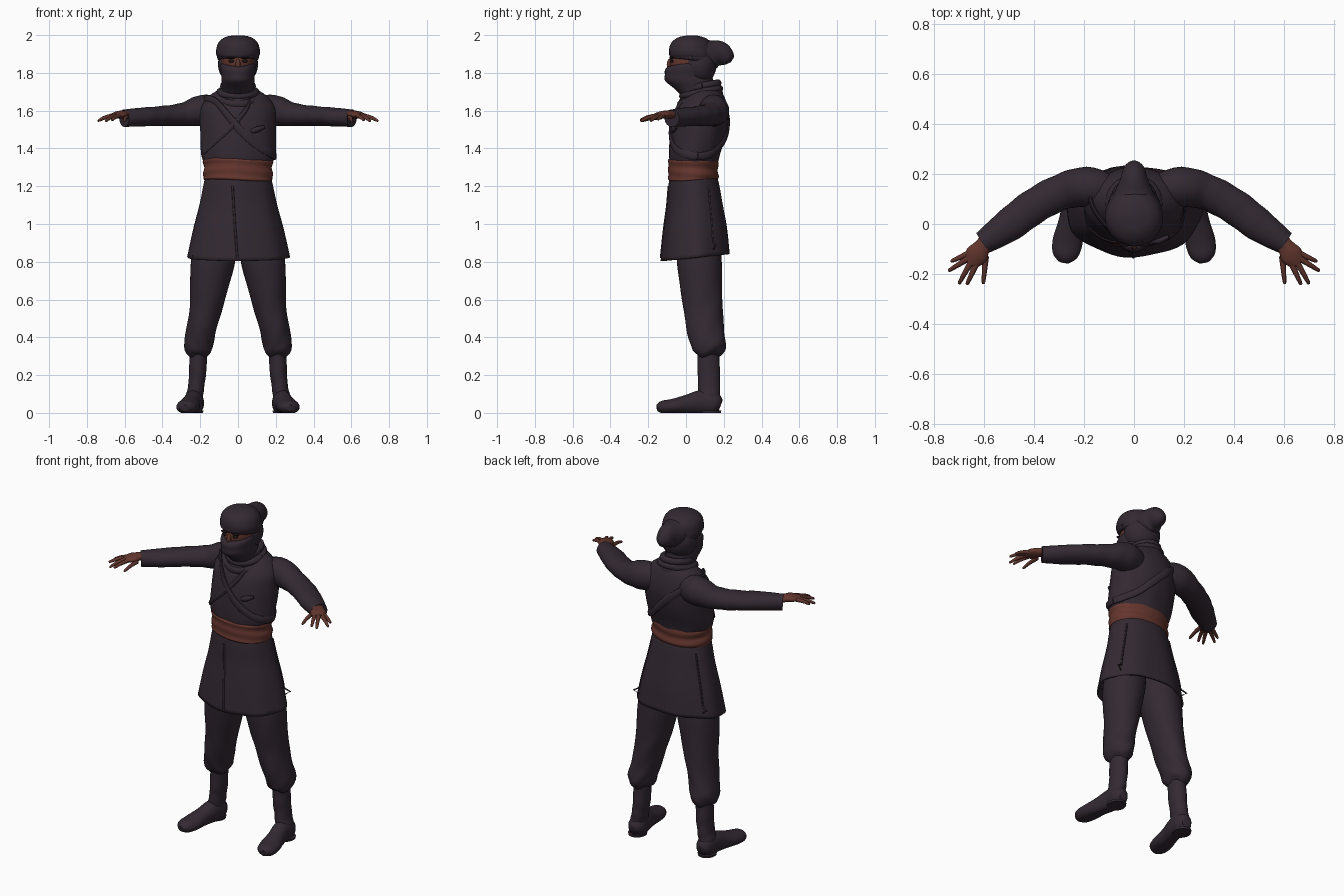
import bpy, bmesh
from math import sin, cos, pi, radians
from mathutils import Vector
from mathutils.bvhtree import BVHTree

if "Cube" in bpy.data.objects:
    bpy.data.objects.remove(bpy.data.objects["Cube"])


def material(name, r, g, b):
    m = bpy.data.materials.new(name)
    m.use_nodes = True
    m.diffuse_color = (r, g, b, 1)
    shader = m.node_tree.nodes["Principled BSDF"]
    shader.inputs["Base Color"].default_value = (r, g, b, 1)
    shader.inputs["Roughness"].default_value = 0.8
    return m


cloth = material("dark_plum_cloth", .033, .022, .032)
sash_red = material("rust_sash", .13, .036, .027)
skin = material("brown_skin", .12, .036, .026)
eye_dark = material("dark_eye", .012, .008, .008)


def spline(rows, f):
    """Smooth interpolation through rows of numbers, f from 0 to 1."""
    t = f * (len(rows) - 1)
    i = min(int(t), len(rows) - 2)
    t -= i
    pick = lambda k: rows[max(0, min(k, len(rows) - 1))]
    out = []
    for a, b, c, d in zip(pick(i - 1), pick(i), pick(i + 1), pick(i + 2)):
        m, n = (c - a) / 2, (d - b) / 2
        out.append(b + m * t + (3 * (c - b) - 2 * m - n) * t * t
                   + (2 * (b - c) + m + n) * t ** 3)
    return out


def loft(name, rows, mat, along=False, sides=32, steps=5, side=1,
         caps=True, fold=None, floor=False):
    """Skin elliptical rings (x, y, z, r1, r2), level or across the path."""
    bm = bmesh.new()
    count = (len(rows) - 1) * steps
    samples = [spline(rows, i / count) for i in range(count + 1)]
    rings = []
    for i, (x, y, z, r1, r2) in enumerate(samples):
        u, v = Vector((1, 0, 0)), Vector((0, 1, 0))
        if along:
            ahead = Vector(samples[min(i + 1, count)][:3])
            t = (ahead - Vector(samples[max(i - 1, 0)][:3])).normalized()
            u = t.cross(Vector((0, 0, 1))).normalized()
            v = u.cross(t)
        ring = []
        for k in range(sides):
            a = 2 * pi * k / sides
            scale, lift = fold(a, i / count) if fold else (1, 0)
            p = Vector((x, y, z + lift)) + scale * (u * r1 * cos(a) + v * r2 * sin(a))
            if floor:
                p.z = max(p.z, 0)
            ring.append(bm.verts.new((p.x * side, p.y, p.z)))
        rings.append(ring)
    for lower, upper in zip(rings, rings[1:]):
        for k in range(sides):
            j = (k + 1) % sides
            bm.faces.new((lower[k], lower[j], upper[j], upper[k]))
    if caps:
        bm.faces.new(rings[0])
        bm.faces.new(rings[-1])
    bmesh.ops.recalc_face_normals(bm, faces=bm.faces)
    return finish(name, bm, mat)


def finish(name, bm, mat):
    me = bpy.data.meshes.new(name)
    bm.to_mesh(me)
    bm.free()
    me.materials.append(mat)
    me.shade_smooth()
    me.set_sharp_from_angle(angle=radians(50))
    ob = bpy.data.objects.new(name, me)
    bpy.context.collection.objects.link(ob)
    return ob


def ball(name, centre, size, mat):
    bm = bmesh.new()
    bmesh.ops.create_uvsphere(bm, u_segments=28, v_segments=18, radius=1)
    bmesh.ops.scale(bm, vec=size, verts=bm.verts)
    bmesh.ops.translate(bm, vec=centre, verts=bm.verts)
    return finish(name, bm, mat)


def wrap(name, centre, rx, ry, tilt, thick, tall, mat):
    """Closed band of cloth, lower or higher at the back by tilt."""
    x, y, z = centre
    rows = []
    for k in range(25):
        a = 2 * pi * k / 24
        rows.append((x + rx * cos(a), y + ry * sin(a), z + tilt * sin(a), thick, tall))
    return loft(name, rows, mat, along=True, sides=12, steps=2)


def hug(name, target, path, thick, tall):
    """Band lying on a surface; path gives (angle, height) pairs."""
    me = target.data
    tree = BVHTree.FromPolygons([v.co for v in me.vertices],
                                [p.vertices for p in me.polygons])
    rows = []
    for a, z in path:
        out = Vector((cos(a), sin(a), 0))
        hit = tree.ray_cast(Vector((0, .06, z)) + out, -out)[0]
        if hit:
            rows.append((*hit, thick, tall))
    return loft(name, rows, cloth, along=True, sides=10, steps=2)


# Tunic body, with loose creases
def crease(a, f):
    return 1 + .012 * sin(9 * a + 7 * f) * (1 - f), 0

torso = loft("tunic_body", [
    (0, .04, 1.31, .175, .125), (0, .045, 1.37, .197, .135),
    (0, .063, 1.46, .2, .148), (0, .078, 1.55, .2, .148),
    (0, .088, 1.62, .195, .132), (0, .1, 1.68, .15, .1),
    (0, .1, 1.73, .07, .07)], cloth, sides=48, fold=crease)

# Chest strap, lapel and small chest ornament
hug("chest_strap", torso, [(2 * pi * k / 40, 1.51 - .15 * cos(2 * pi * k / 40))
                           for k in range(41)], .01, .022)
hug("lapel", torso, [(pi * (1.12 + .6 * k / 12), 1.38 + .27 * k / 12)
                     for k in range(13)], .008, .014)
loft("chest_ornament", [(.07, -.07, 1.49, .008, .01), (.1, -.066, 1.5, .014, .016),
                        (.14, -.05, 1.515, .007, .008)], cloth, along=True, sides=10)

# Skirt of the tunic: open below, hem lower in front
def flare(a, f):
    return 1 + .02 * f * sin(7 * a + 1), .018 * f * sin(a)

skirt = loft("tunic_skirt", [
    (0, .037, 1.27, .17, .122), (0, .042, 1.2, .185, .135),
    (0, .047, 1.1, .206, .147), (0, .05, .97, .24, .167),
    (0, .05, .823, .272, .182)], cloth, sides=56, caps=False, fold=flare)
hug("front_opening", skirt, [(pi * (1.44 + .055 * k / 12), 1.2 - .38 * k / 12)
                             for k in range(13)], .006, .006)
for label, turn in (("left", .12), ("right", .88)):
    hug(label + "_skirt_seam", skirt, [(pi * turn, 1.2 - .37 * k / 10)
                                       for k in range(11)], .005, .005)
shell = skirt.modifiers.new("thickness", "SOLIDIFY")
shell.thickness = .012

# Waist sash with wound layers
def layers(a, f):
    return 1 + .018 * sin(20 * f + 2 * sin(a)) * sin(pi * f), .006 * sin(2 * a)

loft("waist_sash", [(0, .038, 1.23, .176, .126), (0, .038, 1.245, .184, .134),
                    (0, .038, 1.29, .181, .131), (0, .038, 1.335, .184, .133),
                    (0, .038, 1.348, .172, .122)],
     sash_red, sides=48, steps=8, fold=layers)

# Head, mask, hood and wound headcloth
ball("face", (0, .025, 1.855), (.086, .112, .1), skin)
ball("nose_bridge", (0, -.084, 1.845), (.013, .018, .03), skin)
for label, s in (("left", 1), ("right", -1)):
    ball(label + "_eye", (.034 * s, -.074, 1.862), (.017, .012, .008), eye_dark)
    ball(label + "_brow", (.036 * s, -.076, 1.879), (.024, .014, .005), eye_dark)
loft("face_mask", [(0, .075, 1.66, .075, .075), (0, .045, 1.71, .083, .098),
                   (0, .018, 1.76, .088, .126), (0, .014, 1.8, .091, .127),
                   (0, .02, 1.835, .094, .124), (0, .025, 1.843, .08, .108)],
     cloth, fold=lambda a, f: (1 + .012 * sin(22 * f + sin(a)), .008 * f * cos(2 * a)))
ball("hood", (0, .068, 1.845), (.106, .094, .11), cloth)
loft("headcloth", [(0, .03, 1.878, .1, .105), (0, .03, 1.893, .113, .119),
                   (0, .029, 1.93, .115, .117), (0, .03, 1.965, .1, .104),
                   (0, .035, 1.99, .066, .07), (0, .035, 1.999, .02, .02)],
     cloth, fold=lambda a, f: (1 + .012 * sin(18 * f + 3 * cos(a)) * (1 - f),
                               .0 - .03 * (1 - f) * max(0, sin(a))))
wrap("headcloth_band", (0, .035, 1.885), .1, .109, -.012, .011, .018, cloth)
loft("headcloth_knot", [(0, .06, 1.9, .1, .08), (0, .13, 1.897, .077, .075),
                        (0, .18, 1.9, .055, .068), (0, .225, 1.882, .04, .043),
                        (0, .246, 1.87, .013, .016)], cloth, along=True)

# Neck scarf in stacked folds
wrap("scarf_lower", (0, .075, 1.662), .1, .1, .028, .022, .024, cloth)
wrap("scarf_middle", (0, .08, 1.697), .093, .095, .02, .022, .02, cloth)
wrap("scarf_upper", (0, .085, 1.73), .077, .085, .016, .018, .02, cloth)
loft("scarf_drape", [(0, .04, 1.69, .09, .06), (0, .015, 1.64, .065, .055),
                     (0, .02, 1.59, .025, .05)], cloth)

# Finger roots and tips
fingers = {
    "little_finger": ((.655, -.115, 1.575), (.732, -.15, 1.553)),
    "ring_finger": ((.658, -.135, 1.576), (.742, -.188, 1.546)),
    "middle_finger": ((.65, -.15, 1.576), (.7, -.24, 1.545)),
    "index_finger": ((.63, -.16, 1.574), (.668, -.243, 1.55)),
    "thumb": ((.592, -.13, 1.565), (.602, -.24, 1.545)),
}

for label, s in (("left_", 1), ("right_", -1)):
    # Sleeve and hand
    loft(label + "sleeve", [
        (.1, .13, 1.6, .07, .075), (.19, .148, 1.6, .08, .083),
        (.29, .128, 1.58, .072, .062), (.4, .07, 1.572, .07, .053),
        (.5, -.005, 1.567, .066, .05), (.603, -.075, 1.56, .047, .046)],
        cloth, along=True, side=s,
        fold=lambda a, f: (1 + .022 * sin(42 * f + 2 * sin(a)) * sin(pi * f), 0))
    loft(label + "palm", [
        (.57, -.045, 1.578, .03, .022), (.605, -.09, 1.58, .034, .021),
        (.63, -.125, 1.578, .045, .02), (.655, -.157, 1.573, .03, .013)],
        skin, along=True, sides=18, side=s)
    for name, (root, tip) in fingers.items():
        root, tip = Vector(root), Vector(tip)
        middle = root.lerp(tip, .55) + Vector((0, 0, .004))
        loft(label + name, [(*root, .013, .012), (*middle, .01, .01),
                            (*tip.lerp(root, .06), .007, .007), (*tip, .002, .002)],
             skin, along=True, sides=10, steps=4, side=s)

    # Baggy trouser leg gathered over the boot
    loft(label + "trouser_leg", [
        (.11, .065, 1, .11, .11), (.13, .07, .82, .118, .119),
        (.15, .078, .68, .104, .112), (.168, .09, .56, .088, .105),
        (.192, .1, .45, .08, .1), (.208, .116, .37, .078, .096),
        (.21, .118, .325, .068, .082), (.21, .118, .3, .042, .055)],
        cloth, side=s, sides=36,
        fold=lambda a, f: (1 + .03 * f * sin(5 * a + 24 * f), .008 * f * sin(3 * a)))

    # Boot shaft and foot
    loft(label + "boot_shaft", [
        (.21, .118, .34, .045, .056), (.212, .12, .24, .046, .059),
        (.22, .122, .15, .043, .058), (.23, .12, .09, .046, .06),
        (.232, .115, .04, .045, .06)], cloth, side=s,
        fold=lambda a, f: (1 + .02 * sin(26 * f + 2 * cos(a)), 0))
    loft(label + "boot_foot", [
        (.228, .183, .04, .028, .03), (.23, .15, .05, .05, .06),
        (.236, .08, .055, .051, .065), (.25, .01, .045, .051, .052),
        (.265, -.07, .034, .06, .04), (.275, -.125, .03, .05, .034),
        (.28, -.152, .025, .022, .018)], cloth, along=True, side=s, floor=True)
    loft(label + "boot_sole", [
        (.235, .13, 0, .05, .055), (.235, .13, .012, .052, .057)],
        cloth, side=s, steps=1)
